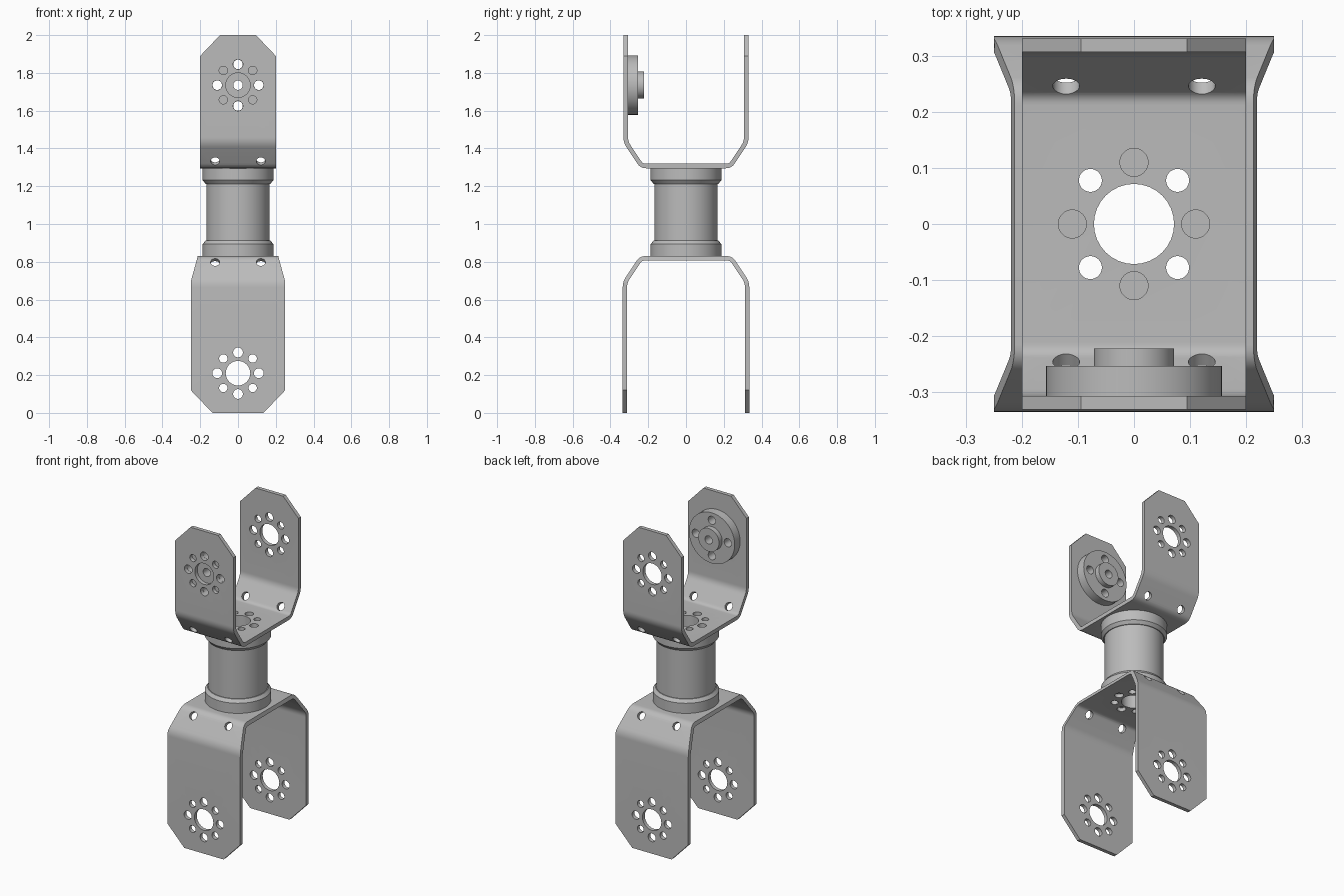
import bpy, bmesh, math
from mathutils import Vector, Matrix

if "Cube" in bpy.data.objects:
    bpy.data.objects.remove(bpy.data.objects["Cube"])

metal = bpy.data.materials.new("grey metal")
metal.use_nodes = True
COLOUR = (0.5, 0.5, 0.5, 1)
metal.diffuse_color = COLOUR
metal.node_tree.nodes["Principled BSDF"].inputs["Base Color"].default_value = COLOUR


def make_object(name, bm):
    bmesh.ops.recalc_face_normals(bm, faces=bm.faces)
    mesh = bpy.data.meshes.new(name)
    bm.to_mesh(mesh)
    bm.free()
    mesh.materials.append(metal)
    ob = bpy.data.objects.new(name, mesh)
    bpy.context.collection.objects.link(ob)
    return ob


def select(ob):
    bpy.ops.object.select_all(action='DESELECT')
    ob.select_set(True)
    bpy.context.view_layer.objects.active = ob


def drill(ob, holes):
    """Cut holes given as (centre, axis, radius, length), then shade."""
    select(ob)
    if holes:
        bm = bmesh.new()
        for centre, axis, radius, length in holes:
            turn = Vector(axis).to_track_quat('Z', 'Y').to_matrix().to_4x4()
            bmesh.ops.create_cone(bm, cap_ends=True, segments=32, radius1=radius,
                                  radius2=radius, depth=length,
                                  matrix=Matrix.Translation(centre) @ turn)
        cutter = make_object("hole_cutter", bm)
        cutter.hide_render = True
        select(ob)
        mod = ob.modifiers.new("holes", 'BOOLEAN')
        mod.operation = 'DIFFERENCE'
        mod.solver = 'EXACT'
        mod.object = cutter
        bpy.ops.object.modifier_apply(modifier=mod.name)
        bpy.data.objects.remove(cutter)
    bpy.ops.object.shade_smooth_by_angle(angle=math.radians(30))


def hole_ring(centre, u, v, radius, length, start=0, step=1):
    """Bolt circle in the plane u, v; even holes are on the axes."""
    u, v = Vector(u), Vector(v)
    for i in range(start, 8, step):
        a = i * math.pi / 4
        spot = Vector(centre) + 0.11 * (math.cos(a) * u + math.sin(a) * v)
        yield spot, u.cross(v), radius[i % 2], length


X, Y, Z = (1, 0, 0), (0, 1, 0), (0, 0, 1)


def lathe(name, profile, segments=64):
    """Closed ring from (radius, height) points."""
    bm = bmesh.new()
    rings = []
    for i in range(segments):
        a = 2 * math.pi * i / segments
        rings.append([bm.verts.new((r * math.cos(a), r * math.sin(a), h))
                      for r, h in profile])
    n = len(profile)
    for i in range(segments):
        p, q = rings[i], rings[(i + 1) % segments]
        for j in range(n):
            k = (j + 1) % n
            bm.faces.new((p[j], q[j], q[k], p[k]))
    return make_object(name, bm)


def half_width(z, widths):
    """Piecewise linear half width from (height, half width) pairs."""
    for (z0, w0), (z1, w1) in zip(widths, widths[1:]):
        if z <= z1:
            return w0 + (w1 - w0) * (z - z0) / (z1 - z0)
    return widths[-1][1]


def bracket(name, half_path, widths, thick, bend=0.03):
    """Folded sheet; half_path runs along the outside from tip to base."""
    corners = [Vector(p) for p in half_path]
    corners += [Vector((-p.x, p.y)) for p in reversed(corners)]
    path = [corners[0]]
    for a, b, c in zip(corners, corners[1:], corners[2:]):
        s, e = b + (a - b).normalized() * bend, b + (c - b).normalized() * bend
        if (b - a).normalized().dot((c - b).normalized()) > 0.999:
            path.append(b)
            continue
        for i in range(7):
            t = i / 6
            path.append((1 - t) ** 2 * s + 2 * t * (1 - t) * b + t * t * e)
    path.append(corners[-1])
    bm = bmesh.new()
    rows = []
    for i, p in enumerate(path):
        d = (path[min(i + 1, len(path) - 1)] - path[max(i - 1, 0)]).normalized()
        side = Vector((-d.y, d.x))
        if side.dot(Vector((0, (corners[0].y + corners[2].y) / 2)) - p) < 0:
            side = -side
        row = []
        for q, sign in ((p, -1), (p, 1), (p + side * thick, 1), (p + side * thick, -1)):
            row.append(bm.verts.new((sign * half_width(q.y, widths), q.x, q.y)))
        rows.append(row)
    for p, q in zip(rows, rows[1:]):
        for j in range(4):
            k = (j + 1) % 4
            bm.faces.new((p[j], p[k], q[k], q[j]))
    bm.faces.new(rows[0])
    bm.faces.new(rows[-1])
    return make_object(name, bm)


def bracket_holes(plate_z, base_z, slope_z, slope_y, tilt):
    holes = list(hole_ring((0, 0, plate_z), X, Z, (0.026, 0.022), 1))
    holes.append(((0, 0, plate_z), Y, 0.065, 1))
    holes += hole_ring((0, 0, base_z), X, Y, (0.025, 0.0205), 0.1)
    holes.append(((0, 0, base_z), Z, 0.0715, 0.1))
    for sx in (-1, 1):
        for sy in (-1, 1):
            holes.append(((sx * 0.121, sy * slope_y, slope_z),
                          (0, sy * 0.135, tilt), 0.024, 0.1))
    return holes


# Lower bracket, opening downwards
lower = bracket("lower_bracket",
                [(0.335, 0), (0.335, 0.12), (0.335, 0.695), (0.245, 0.83)],
                [(0, 0.135), (0.12, 0.25), (0.695, 0.25), (0.83, 0.213)], 0.023)
drill(lower, bracket_holes(0.21, 0.82, 0.797, 0.265, 0.09))

# Upper bracket, opening upwards
upper = bracket("upper_bracket",
                [(0.331, 2), (0.331, 1.89), (0.331, 1.43), (0.241, 1.295)],
                [(1.295, 0.2), (1.89, 0.2), (2, 0.095)], 0.024)
drill(upper, bracket_holes(1.735, 1.305, 1.333, 0.265, -0.09))

# Hollow tube joining the two brackets
drill(lathe("centre_tube", [(0.14, 0.86), (0.167, 0.86), (0.167, 1.265), (0.14, 1.265)]), [])

# Chamfered end flanges with diagonal bolt holes
for name, z, s in (("lower_flange", 0.83, 1), ("upper_flange", 1.295, -1)):
    flange = lathe(name, [(0.0715, z), (0.187, z), (0.187, z + s * 0.063),
                          (0.172, z + s * 0.082), (0.0715, z + s * 0.082)])
    drill(flange, list(hole_ring((0, 0, z), X, Y, (0.025, 0.0205), 0.3, 1, 2)))

# Round hub disc inside the front arm of the upper bracket
hub = lathe("hub_disc", [(0.025, 0), (0.157, 0), (0.157, 0.054), (0.0715, 0.054),
                         (0.0715, 0.085), (0.025, 0.085)])
hub.data.transform(Matrix.Translation((0, -0.307, 1.735)) @ Matrix.Rotation(-math.pi / 2, 4, 'X'))
drill(hub, list(hole_ring((0, -0.28, 1.735), X, Z, (0.025, 0.025), 0.3, 0, 2)))
